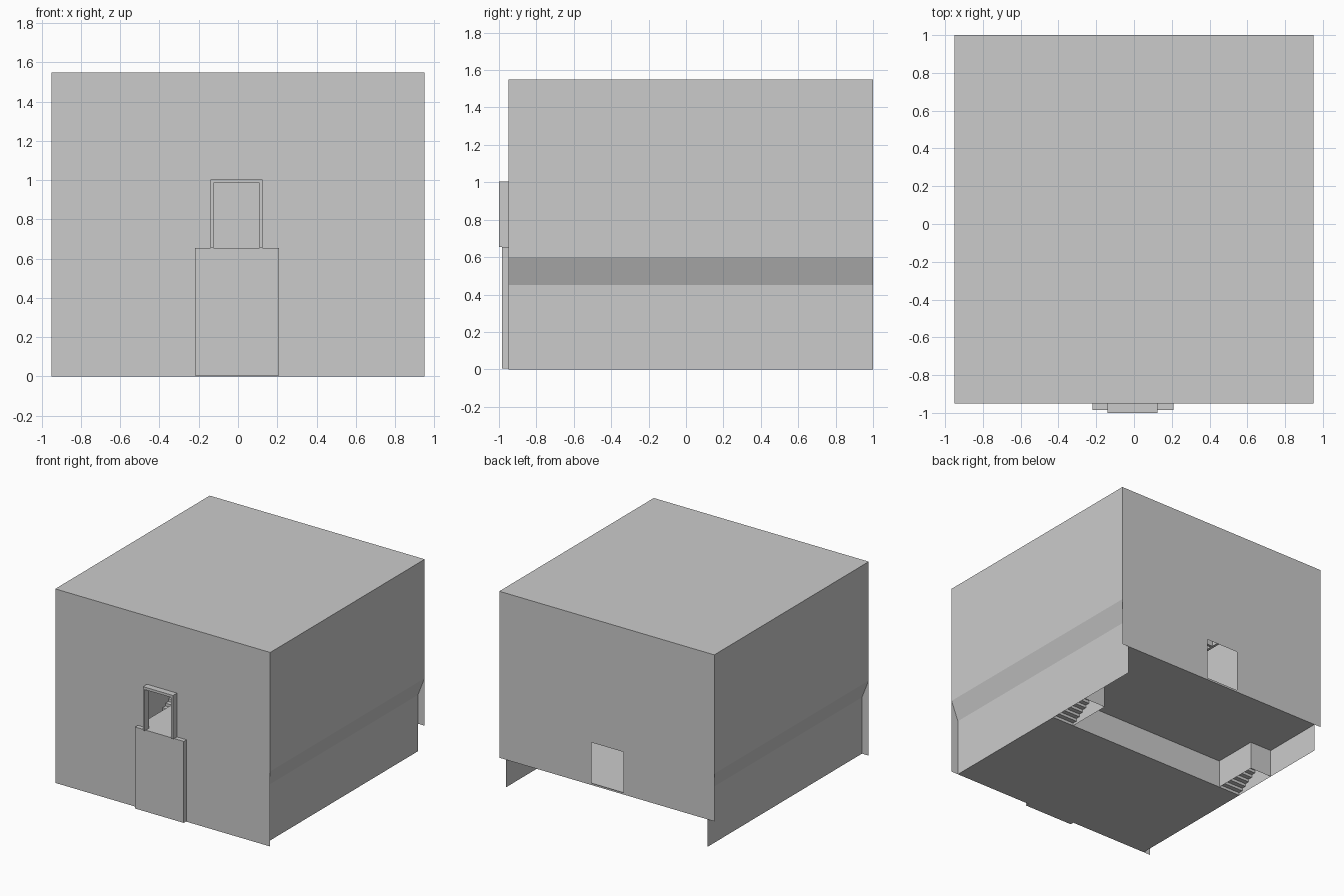
import bpy

if "Cube" in bpy.data.objects:
    bpy.data.objects.remove(bpy.data.objects["Cube"])

W, YF, YB, H = 0.95, -0.95, 1.0, 1.55   # half width, front, back, height
LOW, DECK = 0.89, 0.22                  # lower wall inset, raised floor level
Y0, Y1, XS = 0.14, 0.50, 0.70           # stair run and inner stair edge


def mesh(name, verts, faces):
    me = bpy.data.meshes.new(name)
    me.from_pydata(verts, [], faces)
    me.update()
    ob = bpy.data.objects.new(name, me)
    bpy.context.collection.objects.link(ob)
    return ob


def box(name, x0, x1, y0, y1, z0, z1):
    v = [(x, y, z) for x in (x0, x1) for y in (y0, y1) for z in (z0, z1)]
    f = [(0, 1, 3, 2), (4, 6, 7, 5), (0, 4, 5, 1), (2, 3, 7, 6), (0, 2, 6, 4), (1, 5, 7, 3)]
    return mesh(name, v, f)


def sheet(name, profile, a, b, axis):
    """Extrude an open 2D profile along x (profile is y,z) or y (profile is x,z)."""
    v = []
    for p, q in profile:
        for t in (a, b):
            v.append((t, p, q) if axis == 'x' else (p, t, q))
    return mesh(name, v, [(2*i, 2*i+1, 2*i+3, 2*i+2) for i in range(len(profile) - 1)])


def floor(name, x0, x1, y0, y1, z):
    return mesh(name, [(x0, y0, z), (x1, y0, z), (x1, y1, z), (x0, y1, z)], [(0, 1, 2, 3)])


def end_wall(name, y, xs, zs):
    """Wall sheet on a 3 x 3 grid with the centre cell left open."""
    v = [(x, y, z) for z in zs for x in xs]
    n = len(xs)
    f = [(j*n+i, j*n+i+1, (j+1)*n+i+1, (j+1)*n+i)
         for j in range(len(zs)-1) for i in range(n-1) if (i, j) != (1, 1)]
    return mesh(name, v, f)


# Shell: end walls with doorways, and the roof
end_wall("front_wall", YF, (-W, -0.125, 0.11, W), (0, 0.655, 0.985, H))
end_wall("back_wall", YB, (-W, -0.147, 0.136, W), (DECK, DECK + 0.015, 0.56, H))
floor("roof", -W, W, YF, YB, H)

# Side walls with the sloping break, plus a stair on each side
for s, side in ((1, "right"), (-1, "left")):
    sheet(side + "_wall", [(s*W, H), (s*W, 0.6), (s*LOW, 0.45), (s*LOW, 0)], YF, YB, 'y')
    steps, prof = 10, [(Y0, 0)]
    for i in range(steps):
        y, z = Y0 + (Y1 - Y0)*i/steps, DECK*(i + 1)/steps
        prof += [(y, z), (y + (Y1 - Y0)/steps, z)]
    sheet(side + "_stairs", prof, s*XS, s*LOW, 'x')
    sheet(side + "_stair_back", [(Y1, 0), (Y1, DECK)], s*XS, s*LOW, 'x')
    sheet(side + "_stair_cheek", [(s*XS, 0), (s*XS, DECK)], Y0, Y1, 'y')

# Floors: low front hall, riser, raised rear deck
floor("front_floor", -LOW, LOW, YF, Y0, 0)
sheet("deck_riser", [(Y0, 0), (Y0, DECK)], -XS, XS, 'x')
floor("deck_centre", -XS, XS, Y0, Y1, DECK)
floor("deck_rear", -LOW, LOW, Y1, YB, DECK)

# Entrance platform running through the front wall
box("entrance_platform", -0.22, 0.21, -0.985, -0.52, 0.004, 0.655)

# Entrance frame: jambs and lintel
for name, x0, x1 in (("left_jamb", -0.14, -0.125), ("right_jamb", 0.11, 0.125)):
    box(name, x0, x1, -1.0, -0.945, 0.655, 0.985)
box("lintel", -0.14, 0.125, -1.0, -0.945, 0.985, 1.005)

# Ceiling beams under the roof
for i in range(6):
    x = -0.845 + 0.336*i
    box("long_beam", x - 0.01, x + 0.01, YF + 0.002, YB - 0.002, 1.35, H - 0.002)
for y in (-0.6, -0.11, 0.38):
    box("cross_beam", -0.845, 0.835, y - 0.01, y + 0.01, 1.35, H - 0.002)
